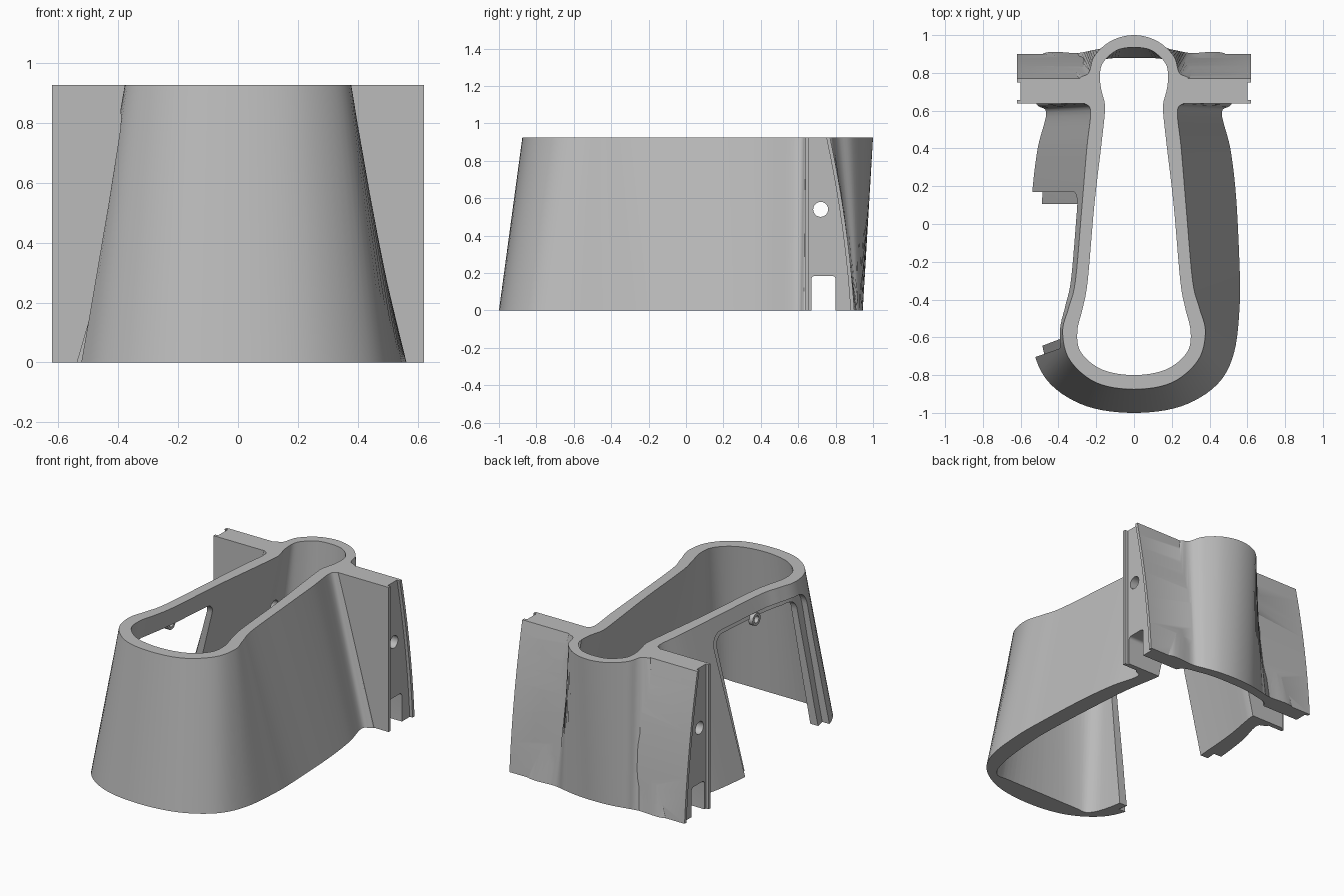
import bpy, bmesh, math
from mathutils import Vector

if "Cube" in bpy.data.objects:
    bpy.data.objects.remove(bpy.data.objects["Cube"])

HEIGHT = 0.925
grey = bpy.data.materials.new("plain grey")
grey.use_nodes = True
grey.diffuse_color = (0.5, 0.5, 0.5, 1)
grey.node_tree.nodes["Principled BSDF"].inputs["Base Color"].default_value = (0.5, 0.5, 0.5, 1)


def skin(name, rings):
    """Closed solid through rings that share one point count."""
    bm = bmesh.new()
    loops = [[bm.verts.new(p) for p in ring] for ring in rings]
    for a, b in zip(loops, loops[1:]):
        for i in range(len(a)):
            j = (i + 1) % len(a)
            bm.faces.new((a[i], a[j], b[j], b[i]))
    bm.faces.new(loops[0][::-1])
    bm.faces.new(loops[-1])
    if bm.calc_volume(signed=True) < 0:
        bmesh.ops.reverse_faces(bm, faces=bm.faces)
    mesh = bpy.data.meshes.new(name)
    bm.to_mesh(mesh)
    bm.free()
    mesh.materials.append(grey)
    obj = bpy.data.objects.new(name, mesh)
    bpy.context.collection.objects.link(obj)
    return obj


def prism(name, outline, x0, x1):
    """Side outline (y, z) pushed along x."""
    return skin(name, [[(x, y, z) for y, z in outline] for x in (x0, x1)])


def smooth_outline(half, steps=6):
    """Mirror half an outline and run a smooth closed curve through it."""
    pts = [Vector(p) for p in half]
    pts += [Vector((-p.x, p.y)) for p in pts[-2:0:-1]]
    n, out = len(pts), []
    for i in range(n):
        a, b, c, d = (pts[(i + k) % n] for k in (-1, 0, 1, 2))
        for s in range(steps):
            t = s / steps
            out.append(0.5 * (2 * b + (c - a) * t + (2 * a - 5 * b + 4 * c - d) * t * t
                              + (3 * b - a - 3 * c + d) * t ** 3))
    return out


def loft(name, low, high, margin=0.0):
    """Straight walls from the low outline to the high one, extended by margin."""
    rings = []
    for t in (-margin, 1 + margin):
        rings.append([(*a.lerp(b, t), t * HEIGHT) for a, b in zip(low, high)])
    return skin(name, rings)


def arch(y0, y1, top, radius, lean=0.0):
    """Opening outline with rounded upper corners; lean tips the y0 edge inwards."""
    pts = [(y1, -0.1), (y0, -0.1)]
    for cy, start in ((y0 + lean + radius, math.pi), (y1 - radius, math.pi / 2)):
        for k in range(7):
            a = start - k * math.pi / 12
            pts.append((cy + radius * math.cos(a), top - radius + radius * math.sin(a)))
    return pts


def disc(y, z, r, n=24):
    return [(y + r * math.cos(2 * math.pi * k / n), z + r * math.sin(2 * math.pi * k / n))
            for k in range(n)]


def combine(target, tool, operation="DIFFERENCE"):
    mod = target.modifiers.new(operation.title(), "BOOLEAN")
    mod.operation, mod.solver, mod.object = operation, "MANIFOLD", tool
    bpy.context.view_layer.objects.active = target
    bpy.ops.object.modifier_apply(modifier=mod.name)
    bpy.data.objects.remove(tool)


# Half outlines, from the front round to the back
outer_low = smooth_outline([
    (0, -1), (.25, -.965), (.44, -.85), (.53, -.68), (.56, -.42), (.558, -.2), (.54, .15),
    (.51, .4), (.465, .59), (.52, .65), (.5, .89), (.3, .905), (.22, .92), (.12, .938), (0, .945)])
outer_high = smooth_outline([
    (0, -.875), (.2, -.84), (.34, -.72), (.378, -.57), (.345, -.44), (.31, -.3), (.275, .1),
    (.25, .4), (.23, .6), (.27, .65), (.29, .765), (.24, .8), (.21, .89), (.12, .97), (0, 1)])
inner_low = smooth_outline([
    (0, -.86), (.25, -.86), (.36, -.85), (.42, -.7), (.45, -.42), (.45, -.2), (.43, .15),
    (.41, .4), (.38, .58), (.37, .64), (.36, .74), (.32, .83), (.22, .86), (.12, .877), (0, .88)])
inner_high = smooth_outline([
    (0, -.8), (.17, -.77), (.28, -.68), (.3, -.57), (.27, -.44), (.245, -.3), (.21, .1),
    (.175, .4), (.155, .58), (.155, .64), (.175, .72), (.18, .8), (.16, .86), (.09, .92), (0, .935)])

# Outer body with the cross flange at the back
body = loft("housing_shell", outer_low, outer_high)
FRONT = 0.638
back = [(0.9 - 0.06 * t - 0.07 * t * t, HEIGHT * t) for t in (k / 10 for k in range(11))]
flange = prism("flange", [(FRONT, HEIGHT), (FRONT, 0)] + back, -0.62, 0.62)
combine(body, flange, "UNION")

# Hollow inside, open above and below
combine(body, loft("cavity", inner_low, inner_high, 0.02))

# Shallow channel in each flange end
lip = [(y - 0.02, z) for y, z in back]
channel = [(0.657, 1), (0.657, -0.1), (lip[0][0], -0.1)] + lip + [(lip[-1][0], 1)]
for side in (-1, 1):
    combine(body, prism("end_channel", channel, side * 0.6, side * 0.7))

# Bottom slot and bolt hole through both flanges
combine(body, prism("bottom_slot", arch(0.67, 0.8, 0.185, 0.02), -0.8, 0.8))
combine(body, prism("bolt_hole", disc(0.72, 0.54, 0.04), -0.8, 0.8))

# Side doorway with an outer rebate half way through the wall
mid_low = [a.lerp(b, 0.5) for a, b in zip(outer_low, inner_low)]
mid_high = [a.lerp(b, 0.5) for a, b in zip(outer_high, inner_high)]
rebate = prism("door_rebate", arch(-0.71, 0.17, 0.84, 0.09, 0.05), -1, -0.05)
combine(rebate, loft("mid_wall", mid_low, mid_high, 0.2))
combine(body, rebate)
combine(body, prism("doorway", arch(-0.65, 0.105, 0.8, 0.07, 0.05), -1, -0.05))

# Small ring lug hanging under the doorway head
lug = prism("ring_lug", disc(-0.25, 0.79, 0.04), -0.325, -0.295)
combine(lug, prism("lug_hole", disc(-0.25, 0.79, 0.022), -0.4, -0.2))

for obj in (body, lug):
    bpy.ops.object.select_all(action="DESELECT")
    obj.select_set(True)
    bpy.context.view_layer.objects.active = obj
    bpy.ops.object.shade_smooth_by_angle(angle=math.radians(30))
